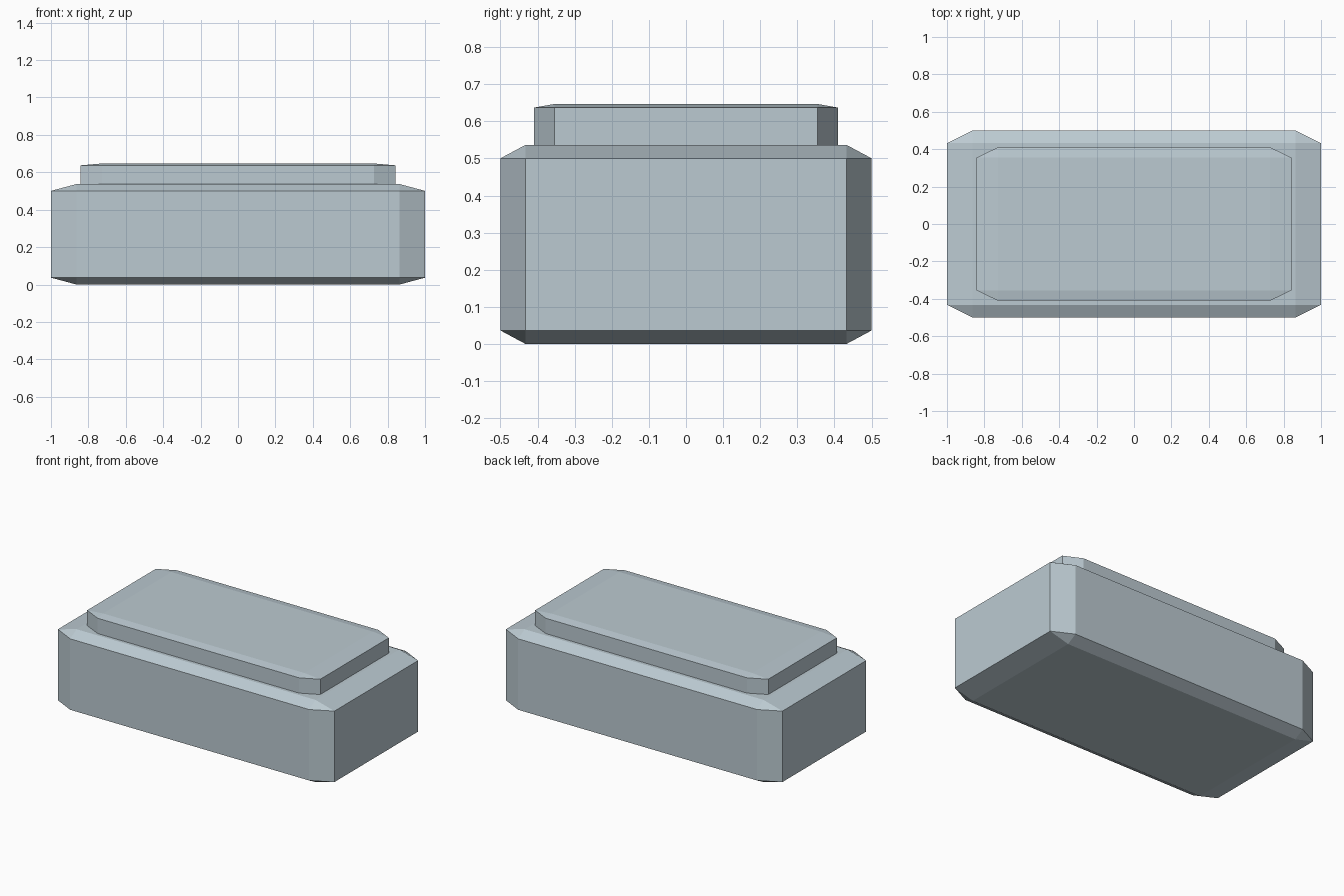
import bpy
import bmesh
from mathutils import Matrix

# Remove the default cube
cube = bpy.data.objects.get("Cube")
if cube:
    bpy.data.objects.remove(cube, do_unlink=True)

# Single flat colour
COLOUR = (0.50, 0.59, 0.64, 1.0)
mat = bpy.data.materials.new("pale blue grey")
mat.use_nodes = True
mat.diffuse_color = COLOUR
shader = next(n for n in mat.node_tree.nodes if n.type == 'BSDF_PRINCIPLED')
shader.inputs["Base Color"].default_value = COLOUR


def chamfered_block(name, width, depth, bottom, top, chamfer=0.068):
    """Unit cube chamfered first, then stretched, so chamfers follow each side."""
    bm = bmesh.new()
    bmesh.ops.create_cube(bm, size=1)
    bmesh.ops.bevel(bm, geom=bm.edges[:], offset=chamfer, offset_type='OFFSET',
                    segments=1, profile=0.5, affect='EDGES')
    bm.transform(Matrix.Translation((0, 0, (bottom + top) / 2))
                 @ Matrix.Diagonal((width, depth, top - bottom, 1)))
    bmesh.ops.recalc_face_normals(bm, faces=bm.faces[:])
    mesh = bpy.data.meshes.new(name)
    bm.to_mesh(mesh)
    bm.free()
    mesh.materials.append(mat)
    obj = bpy.data.objects.new(name, mesh)
    bpy.context.collection.objects.link(obj)
    return obj


# Main body and the thinner plate sunk into its top
chamfered_block("base_block", 2.0, 1.0, 0.0, 0.537)
chamfered_block("top_plate", 1.686, 0.82, 0.5, 0.647)
